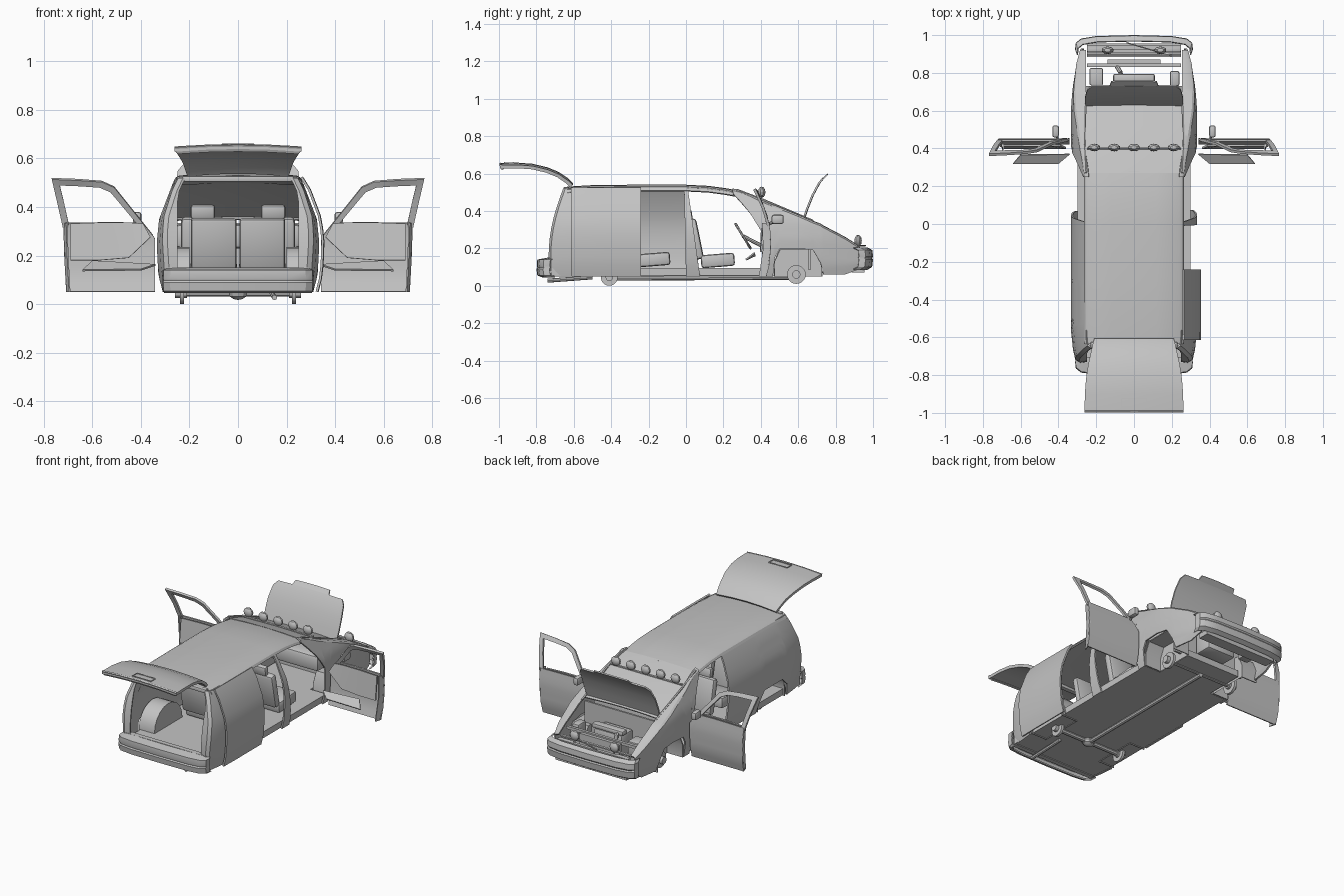
import bpy, bmesh, math
from mathutils import Vector, Matrix

mat = bpy.data.materials.new("light_grey")
mat.diffuse_color = (0.55, 0.55, 0.55, 1)


def finish(name, bm):
    bmesh.ops.recalc_face_normals(bm, faces=bm.faces[:])
    me = bpy.data.meshes.new(name)
    bm.to_mesh(me)
    bm.free()
    me.materials.append(mat)
    ob = bpy.data.objects.new(name, me)
    bpy.context.collection.objects.link(ob)
    return ob


def loft(name, rows, thick=0.01):
    """Skin equal-length rows of points, with a small thickness."""
    bm = bmesh.new()
    vs = [[bm.verts.new(p) for p in r] for r in rows]
    for a, b in zip(vs, vs[1:]):
        for i in range(len(a) - 1):
            bm.faces.new((a[i], a[i + 1], b[i + 1], b[i]))
    bmesh.ops.recalc_face_normals(bm, faces=bm.faces[:])
    if thick:
        bmesh.ops.solidify(bm, geom=bm.faces[:], thickness=thick)
    return finish(name, bm)


def box(name, c, size, tilt=0, bevel=0.0):
    bm = bmesh.new()
    bmesh.ops.create_cube(bm, size=1)
    bm.transform(Matrix.Translation(c) @ Matrix.Rotation(tilt, 4, 'X') @ Matrix.Diagonal((*size, 1)))
    if bevel:
        bmesh.ops.bevel(bm, geom=bm.edges[:], offset=bevel, segments=2, affect='EDGES', profile=0.5)
    return finish(name, bm)


def rod(name, pts, r, n=8):
    bm = bmesh.new()
    for a, b in zip(pts, pts[1:]):
        a, b = Vector(a), Vector(b)
        m = Matrix.Translation((a + b) / 2) @ (b - a).to_track_quat('Z', 'Y').to_matrix().to_4x4()
        bmesh.ops.create_cone(bm, cap_ends=True, segments=n, radius1=r, radius2=r,
                              depth=(b - a).length, matrix=m)
    return finish(name, bm)


def ball(name, c, size):
    bm = bmesh.new()
    bmesh.ops.create_uvsphere(bm, u_segments=10, v_segments=6, radius=1,
                              matrix=Matrix.Translation(c) @ Matrix.Diagonal((*size, 1)))
    return finish(name, bm)


def lerp(tab, v):
    for (a, p), (b, q) in zip(tab, tab[1:]):
        if v <= b:
            return p + (q - p) * max(0, (v - a) / (b - a))
    return tab[-1][1]


# body half width by height, scaled by a plan taper along the length
WIDTH = [(0.05, 0.31), (0.12, 0.328), (0.25, 0.335), (0.35, 0.325), (0.45, 0.287), (0.51, 0.264), (0.53, 0.24)]
TAPER = [(-0.76, 0.88), (-0.7, 0.95), (-0.6, 1), (0.62, 1), (0.75, 0.96), (0.85, 0.91), (0.95, 0.84)]


def half(y, z):
    return lerp(WIDTH, z) * lerp(TAPER, y)


def column(y0, z0, y1, z1, bow=0, n=9):
    out = []
    for i in range(n + 1):
        t = i / n
        y, z = y0 + (y1 - y0) * t + bow * math.sin(math.pi * t), z0 + (z1 - z0) * t
        out.append((half(y, z), y, z))
    return out


def side(name, cols, s, off=0):
    return loft(name, [[(s * (x + off), y, z) for x, y, z in column(*c)] for c in cols])


REAR = (-0.72, 0.05, -0.645, 0.52, -0.03)
TOP = 0.52
quarter = [REAR, (-0.68, 0.05, -0.61, TOP, -0.02), (-0.57, 0.05, -0.55, TOP), (-0.55, 0.13, -0.53, TOP),
           (-0.5, 0.18, -0.5, TOP), (-0.32, 0.18, -0.36, TOP), (-0.28, 0.13, -0.33, TOP)]
screen_post = [(0.25, 0.495, 0.25, 0.508), (0.3, 0.44, 0.3, 0.495), (0.345, 0.385, 0.345, 0.477),
               (0.375, 0.335, 0.37, 0.465), (0.41, 0.28, 0.40, 0.45)]
fender = [(0.41, 0.05, 0.40, 0.45), (0.465, 0.05, 0.46, 0.425), (0.475, 0.15, 0.475, 0.42),
          (0.5, 0.195, 0.5, 0.41), (0.6, 0.2, 0.6, 0.37), (0.68, 0.19, 0.68, 0.335),
          (0.72, 0.12, 0.72, 0.32), (0.735, 0.06, 0.735, 0.31), (0.85, 0.06, 0.85, 0.25), (0.93, 0.09, 0.92, 0.205)]

# body sides
side("left_body_side", quarter + [(-0.26, 0.05, -0.3, TOP), (-0.1, 0.05, -0.1, TOP), (0.07, 0.05, 0.01, TOP)], -1)
side("right_rear_quarter", quarter + [(-0.25, 0.05, -0.28, TOP)], 1)
side("right_centre_pillar", [(0.0, 0.05, -0.01, TOP), (0.075, 0.05, 0.01, TOP)], 1)
side("sliding_door", [(y, 0.05, y, 0.525) for y in (-0.615, -0.5, -0.4, -0.3, -0.24)], 1, 0.022)

for s in (1, -1):
    side("front_fender", fender, s)
    side("windscreen_side_post", screen_post, s)
    # shoulder between the side and the windscreen or bonnet
    rows = []
    for _, _, y, z in screen_post[:-1] + fender:
        rows.append([(s * half(y, z), y, z), (s * (half(y, z) - 0.012), y, z + 0.009),
                     (s * min(0.255, half(y, z) - 0.025), y, z + 0.012)])
    loft("fender_shoulder", rows)
    # rear corner post beside the tailgate opening
    rows = []
    for x, y, z in column(*REAR):
        rows.append([(s * x, y, z), (s * (x - 0.02), y - 0.012, z), (s * min(0.25, x - 0.03), y - 0.008, z)])
    loft("rear_corner_post", rows)
    # windscreen edge trim
    rod("windscreen_trim", [(s * 0.255, 0.27, 0.512), (s * 0.262, 0.42, 0.455), (s * 0.257, 0.68, 0.345)], 0.007, 6)
    # wheel housings
    for yc, w, h in ((0.6, 0.13, 0.2), (-0.415, 0.14, 0.235)):
        if yc > 0:
            arch = [(-w, 0.05), (-w, h * 0.65), (-w * 0.75, h), (w * 0.75, h), (w, h * 0.65), (w, 0.05)]
        else:
            arch = [(-w, 0.05)] + [(-w * math.cos(a * math.pi / 10), 0.1 + (h - 0.1) * math.sin(a * math.pi / 10))
                                   for a in range(11)] + [(w, 0.05)]
        loft("wheel_housing", [[(s * x, yc + a, b) for a, b in arch] for x in (0.2, 0.31)], 0.006)
        loft("wheel_housing_wall", [[(s * 0.2, yc + a, 0.049) for a, b in arch],
                                    [(s * 0.2, yc + a, b + 0.001) for a, b in arch]], 0)
    # brake hubs
    for y, z, r in ((0.59, 0.06, 0.05), (-0.41, 0.045, 0.045)):
        rod("brake_disc", [(s * 0.222, y, z), (s * 0.238, y, z)], r, 20)
        rod("wheel_hub", [(s * 0.21, y, z), (s * 0.26, y, z)], r * 0.45, 12)

    # open front door, swung out square to the body
    def door_pt(u, z, inset=0.0):
        return (s * u, 0.455 + lerp(WIDTH, z) - 0.335 - inset, z)
    cols = [(0.342, 0.27), (0.365, 0.305), (0.395, 0.335), (0.5, 0.338), (0.6, 0.337), (0.72, 0.335)]
    loft("front_door_panel", [[door_pt(u if i < 5 else u - 0.012 * (1 - k / 8), 0.05 + (t - 0.05) * k / 8)
                               for k in range(9)] for i, (u, t) in enumerate(cols)])
    frame_out = [(0.35, 0.285), (0.43, 0.385), (0.51, 0.485), (0.56, 0.508), (0.66, 0.516), (0.768, 0.52), (0.745, 0.42), (0.722, 0.32)]
    frame_in = [(0.385, 0.295), (0.45, 0.375), (0.525, 0.465), (0.57, 0.485), (0.65, 0.492), (0.735, 0.495), (0.717, 0.42), (0.695, 0.32)]
    loft("front_door_window_frame", [[door_pt(*a), door_pt(*b)] for a, b in zip(frame_out, frame_in)], 0.014)
    card = [((0.36, 0.275), (0.39, 0.33)), ((0.45, 0.19), (0.45, 0.335)),
            ((0.57, 0.18), (0.57, 0.335)), ((0.69, 0.18), (0.69, 0.33))]
    loft("front_door_lining", [[door_pt(*a, 0.045), door_pt(*b, 0.025)] for a, b in card], 0.01)
    loft("front_door_edge", [[door_pt(u, z), door_pt(u - 0.012, z, 0.04)]
                             for u, z in ((0.708, 0.05), (0.716, 0.2), (0.72, 0.335))], 0.006)
    loft("front_door_pocket", [[(s * 0.34, 0.368, 0.165), (s * 0.4, 0.318, 0.145)],
                               [(s * 0.6, 0.365, 0.18), (s * 0.64, 0.318, 0.142)]], 0.008)
    box("door_mirror", (s * 0.415, 0.49, 0.355), (0.035, 0.065, 0.05), 0, 0.012)
    rod("mirror_stalk", [(s * 0.4, 0.44, 0.33), (s * 0.413, 0.48, 0.345)], 0.008, 6)

    # front seats and rear seat halves
    x = s * 0.145
    box("front_seat_cushion", (x, 0.17, 0.135), (0.18, 0.18, 0.07), 0.08, 0.015)
    box("front_seat_back", (x, 0.05, 0.25), (0.18, 0.05, 0.22), 0.2, 0.018)
    box("front_headrest", (x, 0.015, 0.38), (0.1, 0.035, 0.06), 0.15, 0.012)
    box("rear_seat_cushion", (s * 0.1, -0.17, 0.14), (0.19, 0.17, 0.07), 0.08, 0.015)
    box("rear_seat_back", (s * 0.1, -0.285, 0.25), (0.188, 0.04, 0.21), 0.2, 0.012)
    # nose lamps on stalks
    ball("nose_lamp", (s * 0.14, 0.92, 0.24), (0.032, 0.02, 0.032))
    rod("nose_lamp_stalk", [(s * 0.14, 0.93, 0.17), (s * 0.14, 0.92, 0.22)], 0.006, 6)
    box("headlamp", (s * 0.2, 0.925, 0.175), (0.1, 0.03, 0.05), 0, 0.006)

# roof, windscreen, bonnet and tailgate
roof = [(-0.635, 0.524), (-0.5, 0.532), (-0.3, 0.534), (0, 0.534), (0.12, 0.528), (0.21, 0.516), (0.28, 0.503)]
edge = [(-0.264, -0.025), (-0.256, -0.012), (-0.24, -0.004), (-0.12, 0.003), (0, 0.006),
        (0.12, 0.003), (0.24, -0.004), (0.256, -0.012), (0.264, -0.025)]
loft("roof", [[(a, y, z + b) for a, b in edge] for y, z in roof])


def plate(name, path, thick, crown):
    ks = (-1, -0.9, -0.5, 0, 0.5, 0.9, 1)
    return loft(name, [[(k * w, y + crown[0] * (1 - k * k), z + crown[1] * (1 - k * k)) for k in ks]
                       for y, z, w in path], thick)


plate("windscreen", [(0.27, 0.504, 0.25), (0.4, 0.46, 0.258), (0.52, 0.407, 0.26), (0.65, 0.35, 0.258)], 0.008, (0, 0.008))
plate("bonnet", [(0.63, 0.345, 0.255), (0.652, 0.41, 0.26), (0.68, 0.48, 0.258), (0.715, 0.545, 0.248),
                 (0.735, 0.57, 0.225)], 0.01, (0.003, 0.002))
plate("bonnet_lip", [(0.733, 0.567, 0.13), (0.758, 0.592, 0.12)], 0.008, (0.003, 0.002))
plate("tailgate", [(-0.605, 0.538, 0.21), (-0.63, 0.562, 0.217), (-0.68, 0.596, 0.228), (-0.74, 0.621, 0.242),
                   (-0.82, 0.64, 0.254), (-0.9, 0.646, 0.26), (-0.995, 0.645, 0.262)], 0.018, (0, 0.012))
plate("tailgate_lip", [(-0.985, 0.618, 0.25), (-0.998, 0.645, 0.262)], 0.01, (0, 0.01))
# handle recess frame
for y in (-0.925, -0.97):
    box("tailgate_handle_edge", (0, y, 0.658), (0.13, 0.005, 0.006))
for x in (-0.065, 0.065):
    box("tailgate_handle_end", (x, -0.947, 0.657), (0.005, 0.045, 0.006))
box("rear_roof_header", (0, -0.64, 0.515), (0.46, 0.03, 0.025), 0, 0.006)

# roof lamp row
rod("roof_lamp_bar", [(-0.25, 0.4, 0.47), (0.25, 0.4, 0.47)], 0.007, 6)
for i in range(5):
    x = (i - 2) * 0.105
    ball("roof_lamp", (x, 0.405, 0.5), (0.032, 0.02, 0.03))

# floor and sills
box("floor", (0, -0.13, 0.075), (0.6, 1.18, 0.04))
box("front_floor", (0, 0.58, 0.075), (0.38, 0.26, 0.04))
box("rear_sill_panel", (0, -0.72, 0.1), (0.58, 0.03, 0.1))
box("firewall", (0, 0.66, 0.21), (0.5, 0.012, 0.25))
box("dashboard", (0, 0.5, 0.28), (0.52, 0.14, 0.1), 0, 0.02)

# steering wheel
ring = []
for i in range(21):
    a = math.tau * i / 20
    ring.append((-0.145 + 0.075 * math.cos(a), 0.305 - 0.04 * math.sin(a), 0.265 + 0.065 * math.sin(a)))
rod("steering_wheel", ring, 0.007, 6)
rod("steering_column", [(-0.145, 0.305, 0.265), (-0.145, 0.45, 0.19)], 0.01)
rod("steering_spoke", [ring[0], ring[10]], 0.006, 6)


# wrapped bumpers
def bumper(name, half_path, profile):
    path = [(-x, y) for x, y in half_path[:0:-1]] + half_path
    rows = []
    for x, y in path:
        d = 1 if y > 0 else -1
        rows.append([(x * (1 - p), y - d * p, z) for p, z in profile])
    loft(name, rows, 0.008)


bumper("front_bumper", [(0, 1.0), (0.2, 0.995), (0.28, 0.982), (0.308, 0.96), (0.312, 0.925)],
       [(0.03, 0.085), (0.005, 0.1), (0, 0.14), (0.005, 0.148), (0, 0.156), (0.003, 0.19), (0.03, 0.205)])
bumper("rear_bumper", [(0, -0.8), (0.2, -0.797), (0.28, -0.787), (0.308, -0.765), (0.312, -0.73)],
       [(0.03, 0.045), (0.005, 0.055), (0, 0.09), (0.005, 0.098), (0.002, 0.106), (0.005, 0.14), (0.06, 0.15)])
box("grille_panel", (0, 0.935, 0.15), (0.5, 0.02, 0.1))
box("front_valance", (0, 0.92, 0.085), (0.5, 0.07, 0.03))

# engine bay
box("engine_block", (0, 0.73, 0.18), (0.2, 0.12, 0.14), 0, 0.015)
box("air_filter", (0.0, 0.77, 0.265), (0.22, 0.05, 0.03), 0, 0.01)
box("battery", (-0.2, 0.78, 0.2), (0.07, 0.09, 0.1), 0, 0.005)
box("washer_tank", (0.215, 0.77, 0.2), (0.05, 0.08, 0.1), 0, 0.01)
box("radiator", (0, 0.86, 0.17), (0.28, 0.02, 0.13))
box("bay_cross_member", (0, 0.84, 0.235), (0.5, 0.018, 0.018))
rod("latch_bar", [(-0.25, 0.9, 0.205), (0.25, 0.9, 0.205)], 0.008, 6)
rod("bonnet_stay", [(0.2, 0.89, 0.215), (-0.04, 0.96, 0.215)], 0.004, 6)
rod("radiator_hose", [(-0.07, 0.74, 0.25), (-0.07, 0.8, 0.26), (-0.1, 0.85, 0.22)], 0.012)

# running gear
rod("drive_shaft", [(0, 0.6, 0.045), (0, -0.41, 0.04)], 0.013)
rod("rear_axle", [(-0.23, -0.41, 0.045), (0.23, -0.41, 0.045)], 0.014)
rod("front_axle", [(-0.23, 0.59, 0.06), (0.23, 0.59, 0.06)], 0.013)
ball("differential", (0, -0.41, 0.045), (0.04, 0.035, 0.028))
rod("exhaust_pipe", [(0.14, -0.5, 0.045), (0.15, -0.74, 0.027)], 0.011)

for ob in bpy.context.collection.objects:
    ob.select_set(True)
    bpy.context.view_layer.objects.active = ob
bpy.ops.object.shade_smooth_by_angle(angle=math.radians(30))
